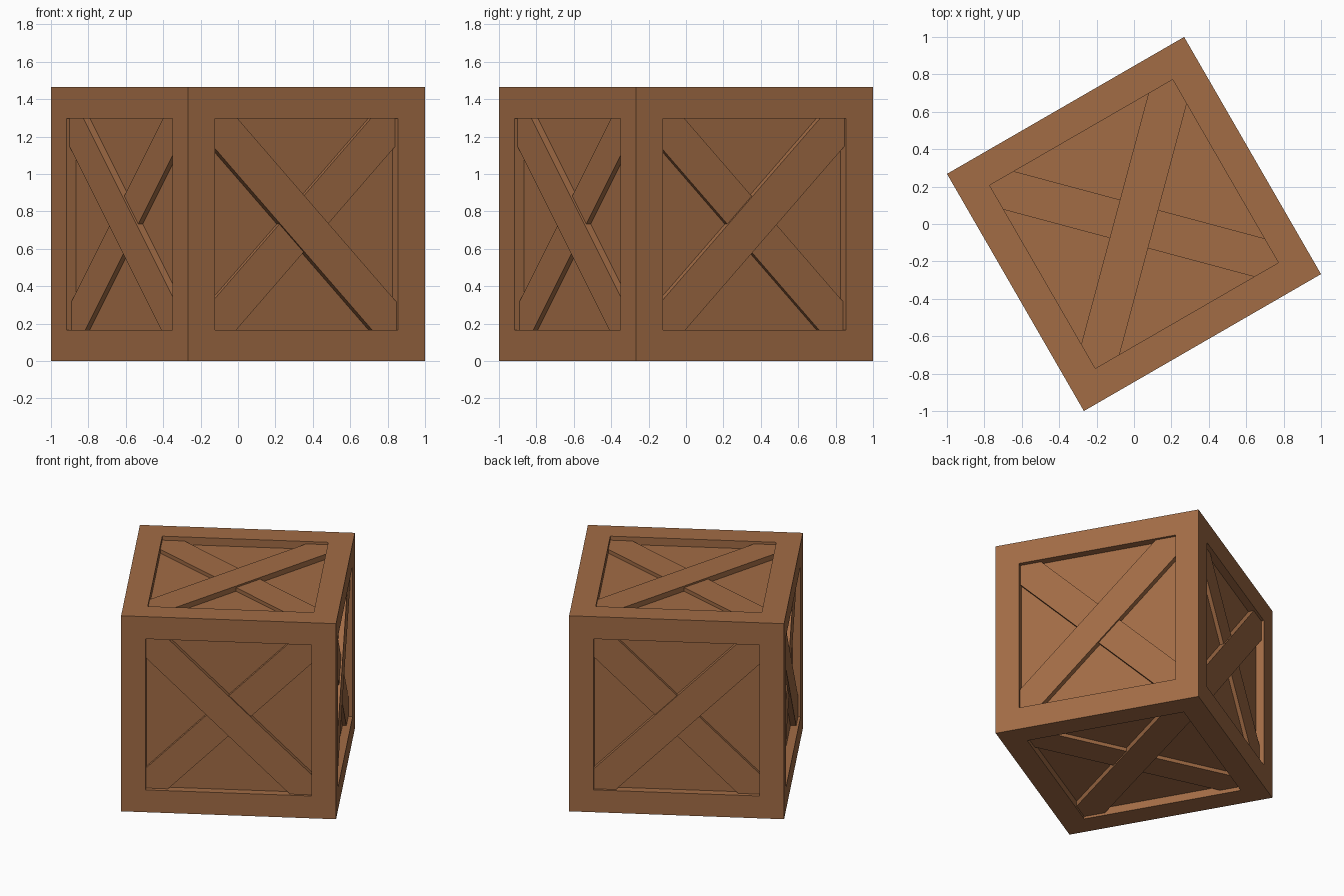
import bpy, bmesh
from math import radians
from mathutils import Matrix

if "Cube" in bpy.data.objects:
    bpy.data.objects.remove(bpy.data.objects["Cube"])

H = 0.732        # half side of the cube
OPEN = 0.565     # half side of the recessed opening
PANEL, OVER, UNDER = 0.057, 0.018, 0.03   # depths below the frame face
CUT = 0.15       # how far a brace runs along the opening from its corner

wood = bpy.data.materials.new("wood")
wood.diffuse_color = (0.36, 0.15, 0.06, 1)
wood.use_nodes = True
wood.node_tree.nodes["Principled BSDF"].inputs["Base Color"].default_value = wood.diffuse_color

TURN = Matrix.Translation((0, 0, H)) @ Matrix.Rotation(radians(30), 4, 'Z')


def finish(bm, name):
    bm.transform(TURN)
    mesh = bpy.data.meshes.new(name)
    bm.to_mesh(mesh)
    bm.free()
    mesh.materials.append(wood)
    obj = bpy.data.objects.new(name, mesh)
    bpy.context.collection.objects.link(obj)


# Crate body: cube with a square-walled recess in each face
bm = bmesh.new()
bmesh.ops.create_cube(bm, size=2 * H)
sides = bm.faces[:]
bmesh.ops.inset_individual(bm, faces=sides, thickness=H - OPEN, use_even_offset=True)
for face in sides:
    shift = -face.normal * PANEL
    new = bmesh.ops.extrude_discrete_faces(bm, faces=[face])["faces"]
    bmesh.ops.translate(bm, verts=new[0].verts[:], vec=shift)
finish(bm, "crate_frame")


# Diagonal brace: a strip clipped to the opening, lying on the panel
def brace(name, frame, slope, depth):
    a, b = OPEN, OPEN - CUT
    outline = [(-a, -a), (-b, -a), (a, b), (a, a), (b, a), (-a, -b)]
    bm = bmesh.new()
    face = bm.faces.new([bm.verts.new((u * slope, v, H - PANEL)) for u, v in outline])
    top = bmesh.ops.extrude_face_region(bm, geom=[face])["geom"]
    bmesh.ops.translate(bm, vec=(0, 0, PANEL - depth),
                        verts=[g for g in top if isinstance(g, bmesh.types.BMVert)])
    bmesh.ops.recalc_face_normals(bm, faces=bm.faces[:])
    bm.transform(frame)
    finish(bm, name)


# Each side: local frame and the slope direction of its upper brace
def spin(angle, axis):
    return Matrix.Rotation(radians(angle), 4, axis)


layout = {
    "front": (spin(90, 'X'), -1),
    "right": (spin(90, 'Z') @ spin(90, 'X'), 1),
    "back": (spin(180, 'Z') @ spin(90, 'X'), 1),
    "left": (spin(270, 'Z') @ spin(90, 'X'), -1),
    "top": (Matrix.Identity(4), 1),
    "bottom": (spin(180, 'X'), -1),
}
for side, (frame, slope) in layout.items():
    brace(side + "_upper_brace", frame, slope, OVER)
    brace(side + "_lower_brace", frame, -slope, UNDER)
